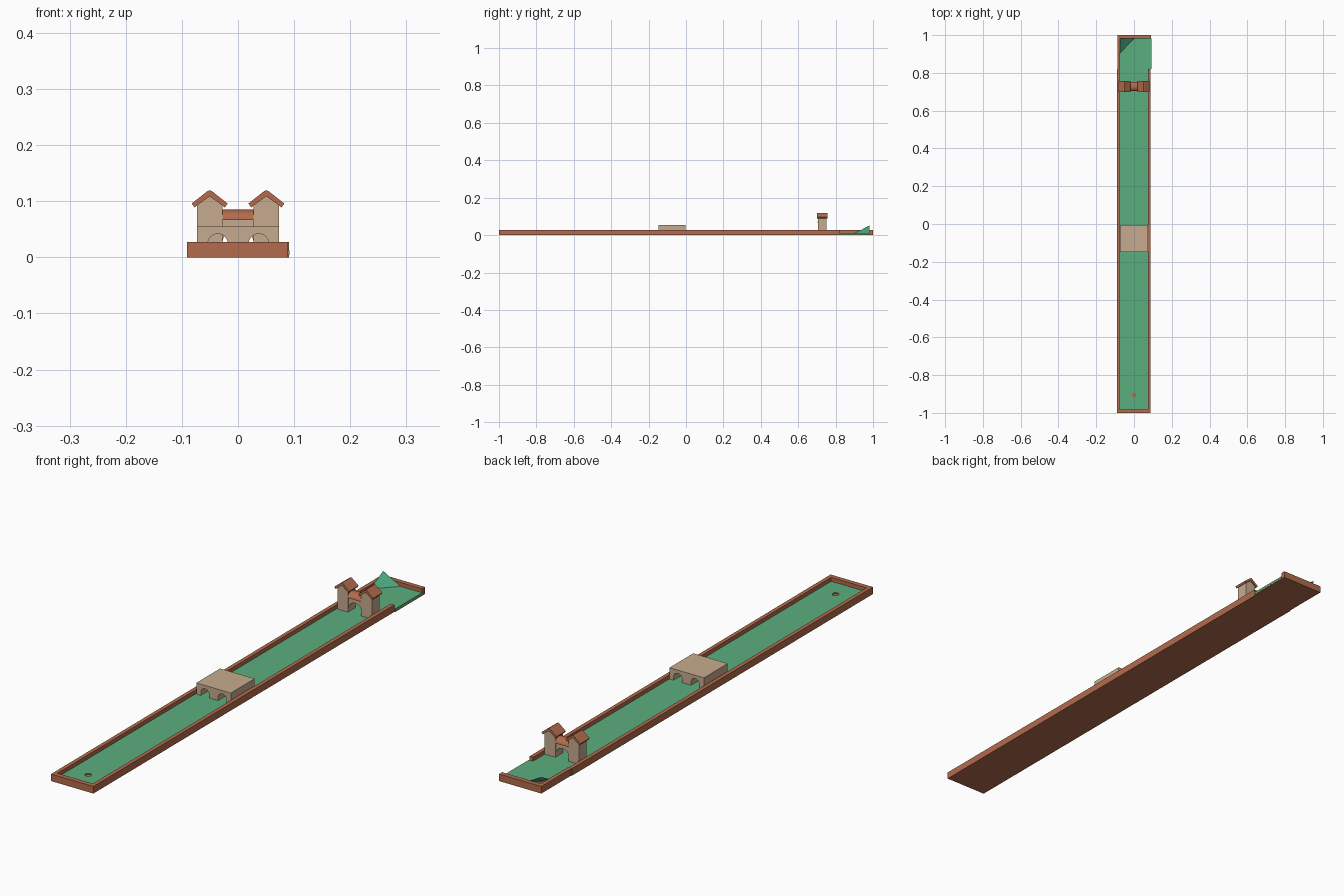
import bpy, bmesh, math

if "Cube" in bpy.data.objects:
    bpy.data.objects.remove(bpy.data.objects["Cube"])


def mat(name, c):
    m = bpy.data.materials.new(name)
    m.diffuse_color = (*c, 1)
    m.use_nodes = True
    m.node_tree.nodes["Principled BSDF"].inputs["Base Color"].default_value = m.diffuse_color
    return m


BRICK = mat("brick_brown", (0.45, 0.15, 0.075))
STONE = mat("sandstone", (0.57, 0.41, 0.275))
GREEN = mat("turf_green", (0.105, 0.43, 0.21))
TEAL = mat("ramp_green", (0.07, 0.38, 0.21))


def finish(bm, name, material):
    me = bpy.data.meshes.new(name)
    bm.to_mesh(me)
    bm.free()
    me.materials.append(material)
    ob = bpy.data.objects.new(name, me)
    bpy.context.collection.objects.link(ob)
    return ob


def prism(name, pts, vec, material):
    """Extrude a closed 3D outline along vec."""
    bm = bmesh.new()
    f = bm.faces.new([bm.verts.new(p) for p in pts])
    ext = bmesh.ops.extrude_face_region(bm, geom=[f])["geom"]
    bmesh.ops.translate(bm, vec=vec, verts=[v for v in ext if isinstance(v, bmesh.types.BMVert)])
    bmesh.ops.recalc_face_normals(bm, faces=bm.faces)
    return finish(bm, name, material)


def box(name, x0, x1, y0, y1, z0, z1, material):
    pts = [(x0, y0, z0), (x1, y0, z0), (x1, y1, z0), (x0, y1, z0)]
    return prism(name, pts, (0, 0, z1 - z0), material)


def arch(cx, r, spring, base, n=16):
    """Arch opening outline in x/z, left foot to right foot."""
    curve = [(cx - r * math.cos(math.pi * i / n), spring + r * math.sin(math.pi * i / n))
             for i in range(n + 1)]
    return [(cx - r, base)] + curve + [(cx + r, base)]


def xz_prism(name, profile, y0, y1, material):
    return prism(name, [(x, y0, z) for x, z in profile], (0, y1 - y0, 0), material)


FLOOR, RIM = 0.012, 0.027

# timber base and border walls
box("base", -0.091, 0.088, -1, 0.82, 0, 0.008, BRICK)
box("end_base", -0.088, 0.091, 0.82, 1, 0, 0.008, BRICK)
box("left_border", -0.091, -0.076, -1, 0.82, 0, RIM, BRICK)
box("left_end_border", -0.088, -0.073, 0.82, 1, 0, RIM, BRICK)
box("right_border", 0.073, 0.088, -1, 0.82, 0, RIM, BRICK)
box("front_border", -0.091, 0.088, -1, -0.982, 0, RIM, BRICK)
box("back_border", -0.088, 0.091, 0.982, 1, 0, RIM, BRICK)

# turf, with the end piece leaving its ramp corner open
lane = box("lane_turf", -0.076, 0.073, -0.982, 0.82, 0.004, FLOOR, GREEN)
prism("end_turf", [(-0.073, 0.82, 0.004), (0.0915, 0.82, 0.004), (0.0915, 0.982, 0.004),
                   (0, 0.982, 0.004), (-0.073, 0.905, 0.004)], (0, 0, 0.008), GREEN)

# golf hole: cut cup and brown liner
bm = bmesh.new()
bmesh.ops.create_cone(bm, cap_ends=True, segments=24, radius1=0.012, radius2=0.012, depth=0.02)
cutter = finish(bm, "hole_cutter", GREEN)
cutter.location = (0, -0.905, 0.0155)
cutter.hide_render = True
cutter.hide_set(True)
mod = lane.modifiers.new("cup", "BOOLEAN")
mod.operation = "DIFFERENCE"
mod.object = cutter
bm = bmesh.new()
bmesh.ops.create_cone(bm, cap_ends=False, segments=24, radius1=0.0117, radius2=0.0117, depth=0.0062)
bmesh.ops.reverse_faces(bm, faces=bm.faces)
finish(bm, "hole_liner", BRICK).location = (0, -0.905, 0.0088)

# corner bounce ramp: a single sloping sheet
bm = bmesh.new()
bm.faces.new([bm.verts.new(p) for p in
              ((-0.073, 0.905, FLOOR), (0, 0.982, FLOOR), (-0.073, 0.982, 0.052))])
finish(bm, "corner_ramp", TEAL)

# tunnel block with two arched passages
B = 0.010
profile = ([(-0.073, B)] + arch(-0.036, 0.018, 0.024, B) + arch(0.037, 0.018, 0.024, B)
           + [(0.073, B), (0.073, 0.055), (-0.073, 0.055)])
xz_prism("tunnel_block", profile, -0.148, -0.004, STONE)

# gatehouse: two gabled towers joined over a central arch
for side, name in ((-1, "left"), (1, "right")):
    cx = side * 0.0505
    tower = [(cx - 0.0225, B), (cx + 0.0225, B), (cx + 0.0225, 0.093),
             (cx, 0.110), (cx - 0.0225, 0.093)]
    xz_prism(name + "_tower", tower, 0.705, 0.75, STONE)
    roof = [(cx - 0.027, 0.089), (cx, 0.109), (cx + 0.027, 0.089), (cx + 0.032, 0.096),
            (cx + 0.004, 0.118), (cx, 0.1195), (cx - 0.004, 0.118), (cx - 0.032, 0.096)]
    xz_prism(name + "_tower_roof", roof, 0.70, 0.756, BRICK)

gate = arch(0, 0.028, 0.024, 0.024)[1:-1] + [(0.028, 0.069), (-0.028, 0.069)]
xz_prism("gate_arch", gate, 0.708, 0.747, STONE)

# rounded roof over the gate
barrel = [(-0.028, 0.7275 - 0.0245 * math.cos(math.pi * i / 16),
           0.067 + 0.018 * math.sin(math.pi * i / 16)) for i in range(17)]
gate_roof = prism("gate_roof", barrel, (0.056, 0, 0), BRICK)
bpy.context.view_layer.objects.active = gate_roof
gate_roof.select_set(True)
bpy.ops.object.shade_smooth_by_angle()
